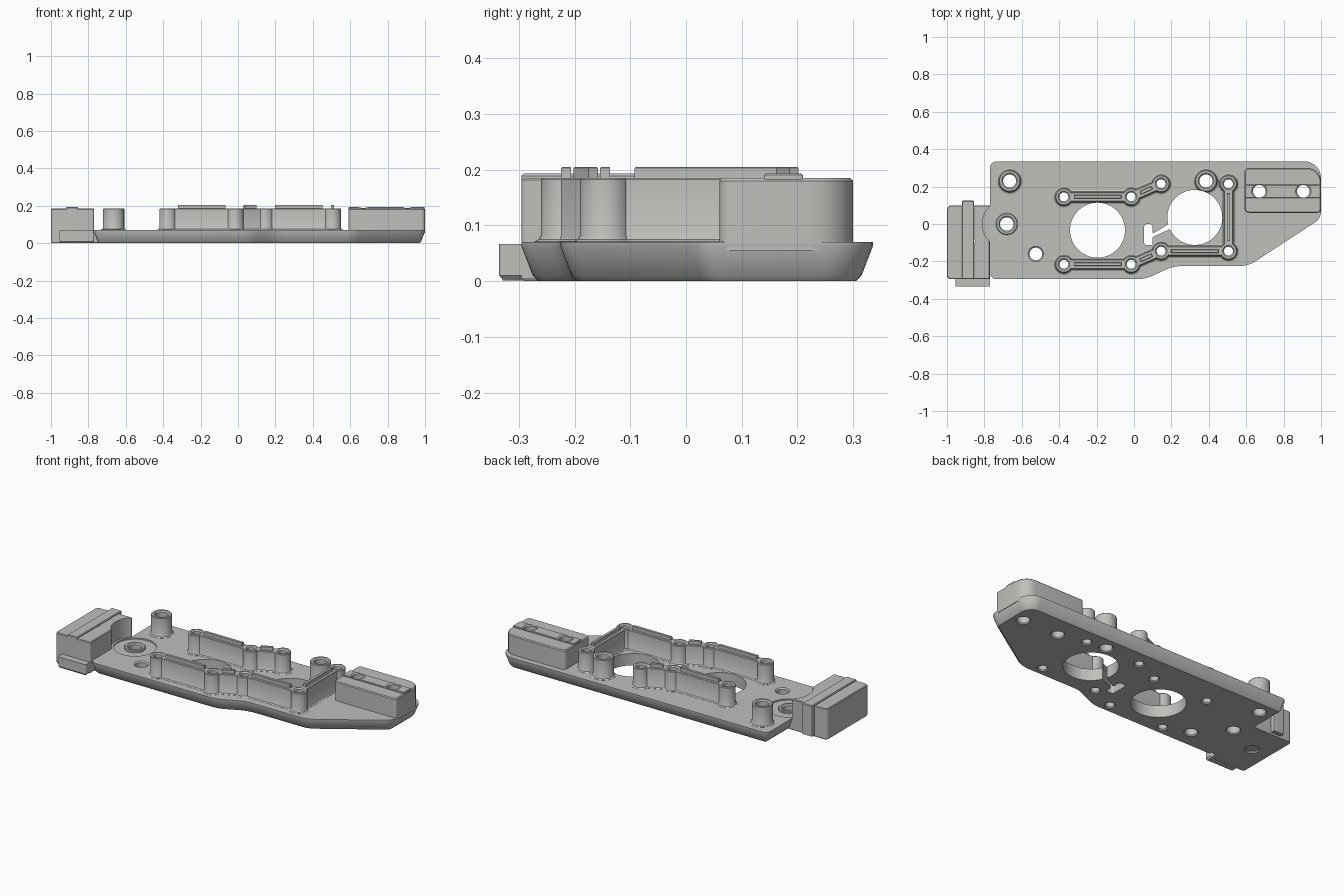
import bpy, bmesh, math
from mathutils import Vector

if "Cube" in bpy.data.objects:
    bpy.data.objects.remove(bpy.data.objects["Cube"])

grey = bpy.data.materials.new("light_grey")
grey.diffuse_color = (0.52, 0.52, 0.50, 1)
grey.use_nodes = True
grey.node_tree.nodes["Principled BSDF"].inputs["Base Color"].default_value = grey.diffuse_color

cutters = bpy.data.collections.new("cutters")
bpy.context.scene.collection.children.link(cutters)


def circle(x, y, r, n=40):
    return [(x + r * math.cos(2 * math.pi * i / n), y + r * math.sin(2 * math.pi * i / n)) for i in range(n)]


def rounded(corners, n=7):
    """Counter-clockwise outline from (x, y, corner radius)."""
    out = []
    for i, (x, y, r) in enumerate(corners):
        p = Vector((x, y))
        a = (Vector(corners[i - 1][:2]) - p).normalized()
        b = (Vector(corners[(i + 1) % len(corners)][:2]) - p).normalized()
        if r == 0:
            out.append((x, y))
            continue
        half = a.angle(b) / 2
        c = p + (a + b).normalized() * (r / math.sin(half))
        s, e = p + a * (r / math.tan(half)) - c, p + b * (r / math.tan(half)) - c
        turn = math.atan2(s.x * e.y - s.y * e.x, s.dot(e))
        for k in range(n + 1):
            t = turn * k / n
            out.append((c.x + s.x * math.cos(t) - s.y * math.sin(t),
                        c.y + s.x * math.sin(t) + s.y * math.cos(t)))
    return out


def box(x0, x1, y0, y1, r=0):
    return rounded([(x0, y0, r), (x1, y0, r), (x1, y1, r), (x0, y1, r)])


def strip(p, q, w):
    """Rectangle of half width w from p to q."""
    p, q = Vector(p), Vector(q)
    d = (q - p).normalized()
    s = Vector((-d.y, d.x)) * w
    return [tuple(v) for v in (p - s, q - s, q + s, p + s)]


def inset(outline, d):
    pts = [Vector(p) for p in outline]
    out = []
    for i, p in enumerate(pts):
        a, b = (p - pts[i - 1]).normalized(), (pts[(i + 1) % len(pts)] - p).normalized()
        m, n = Vector((-a.y, a.x)), Vector((-b.y, b.x))
        out.append(p + (m + n) * (d / (1 + m.dot(n))))
    return out


def prism(name, outline, layers, cutter=False):
    """Stack the outline at (inset, z) layers, from bottom to top."""
    bm = bmesh.new()
    rings = [[bm.verts.new((p.x, p.y, z)) for p in inset(outline, d)] for d, z in layers]
    n = len(outline)
    bm.faces.new(rings[0][::-1])
    bm.faces.new(rings[-1])
    for lo, hi in zip(rings, rings[1:]):
        for i in range(n):
            j = (i + 1) % n
            bm.faces.new((lo[i], lo[j], hi[j], hi[i]))
    me = bpy.data.meshes.new(name)
    bm.to_mesh(me)
    bm.free()
    ob = bpy.data.objects.new(name, me)
    (cutters if cutter else bpy.context.scene.collection).objects.link(ob)
    ob.hide_render = cutter
    if not cutter:
        me.materials.append(grey)
    return ob


T, H, RIDGE, RAIL = 0.07, 0.185, 0.193, 0.205
skirt = [(0, 0.055), (-0.012, 0.066), (-0.012, T + 0.001), (-0.004, T + 0.005), (0, T + 0.013)]
raised = skirt + [(0, H - 0.003), (0.003, H)]
solids = []

# Base plate with tapered edge
solids.append(prism("base_plate", rounded([
    (-0.77, -0.295, 0.035), (0.06, -0.295, 0.2), (0.21, -0.225, 0.2), (0.61, -0.225, 0.16),
    (1.0, 0.03, 0.07), (1.0, 0.335, 0.09), (-0.77, 0.335, 0.035)]),
    [(0.03, 0), (0.02, 0.01), (0, T - 0.008), (0, T)]))

# Left end: foot, upper block, ridge, front tab
solids.append(prism("left_foot", rounded([
    (-1, -0.295, 0.02), (-0.77, -0.295, 0), (-0.77, -0.255, 0), (-0.7, -0.255, 0),
    (-0.7, 0.1, 0), (-1, 0.1, 0.025)]), [(0.004, 0), (0, 0.006), (0, T - 0.001)]))
left_block = prism("left_block", rounded([
    (-1, -0.295, 0.02), (-0.77, -0.295, 0.01), (-0.77, 0.1, 0), (-1, 0.1, 0.025)]),
    [(0, 0.06), (0, H - 0.004), (0.004, H)])
solids.append(left_block)
solids.append(prism("left_ridge", box(-0.92, -0.855, -0.295, 0.125, 0.004),
                    [(0, 0.01), (0, RIDGE - 0.004), (0.004, RIDGE)]))
prism("front_tab", box(-0.955, -0.77, -0.335, -0.285, 0.006), [(0.008, 0.001), (0, 0.01), (0, T - 0.003)])

# Right end block and ridge
solids.append(prism("right_block", rounded([
    (0.59, 0.06, 0.025), (1.0, 0.06, 0.02), (1.0, 0.3, 0.075), (0.59, 0.3, 0.025)]),
    [(0, 0.055), (0, H - 0.005), (0.005, H)]))
solids.append(prism("right_ridge", box(0.592, 0.998, 0.14, 0.21, 0.004),
                    [(0, 0.12), (0, RIDGE - 0.003), (0.003, RIDGE)]))

# Screw bosses, mirrored chains of walls and rails
upper = [(-0.375, 0.145), (-0.015, 0.145), (0.145, 0.215), (0.505, 0.215)]
lower = [(x, y - 0.36) for x, y in upper]
holes = []
for x, y in upper + lower:
    solids.append(prism("screw_boss", circle(x, y, 0.045), raised))
    holes.append((x, y, 0.024, H))
for x, y in [(-0.665, 0.23), (0.385, 0.23)]:
    solids.append(prism("tall_boss", circle(x, y, 0.057), raised))
    holes.append((x, y, 0.035, H))
spans = [(upper[0], upper[1]), (upper[1], upper[2]), (lower[0], lower[1]),
         (lower[1], lower[2]), (lower[2], lower[3]), (lower[3], upper[3])]
for p, q in spans:
    solids.append(prism("wall", strip(p, q, 0.025), raised))
    p, q = Vector(p), Vector(q)
    d = (q - p).normalized() * 0.053
    prism("rail", strip(p + d, q - d, 0.009), [(0, H - 0.01), (0, RAIL - 0.002), (0.002, RAIL)])

# Pivot ring standing in a shallow round recess
pivot = (-0.68, 0.0)
solids.append(prism("pivot_ring", circle(*pivot, 0.058), [(0, 0.05), (0, T), (0.004, T + 0.004)]))
holes.append((*pivot, 0.036, T + 0.004))
prism("recess_cut", circle(*pivot, 0.117), [(0, T - 0.008), (0, T + 0.05)], True)
block_cut = prism("block_cut", circle(*pivot, 0.13, 64), [(0, T - 0.004), (0, 0.3)], True)
cutters.objects.unlink(block_cut)
bpy.context.scene.collection.objects.link(block_cut)

# Screw holes with chamfered rims
holes += [(-0.525, -0.16, 0.034, T), (-0.885, -0.09, 0.034, RIDGE),
          (0.67, 0.175, 0.034, RIDGE), (0.905, 0.175, 0.034, RIDGE)]
for x, y, r, top in holes:
    prism("hole_cut", circle(x, y, r, 28), [(-0.006, -0.05), (-0.006, 0), (0, 0.006), (0, top - 0.007),
                                            (-0.007, top), (-0.007, top + 0.05)], True)

# Two large openings and the hooked slot
prism("opening_cut", circle(-0.195, -0.033, 0.147, 64), [(0, -0.1), (0, 0.3)], True)
prism("opening_cut", circle(0.325, 0.035, 0.147, 64), [(0, -0.1), (0, 0.3)], True)
prism("slot_cut", rounded([
    (0.053, -0.112, 0.015), (0.1, -0.112, 0.008), (0.1, -0.07, 0.004), (0.25, 0.0, 0),
    (0.25, 0.04, 0), (0.1, -0.052, 0.004), (0.1, 0.0, 0.018), (0.053, 0.0, 0.018)]),
    [(0, -0.1), (0, 0.3)], True)


def cut(ob, **operand):
    mod = ob.modifiers.new("cut", 'BOOLEAN')
    mod.operation, mod.solver = 'DIFFERENCE', 'EXACT'
    for key, value in operand.items():
        setattr(mod, key, value)


cut(left_block, object=block_cut)
for ob in solids:
    if ob.name != "pivot_ring":
        cut(ob, operand_type='COLLECTION', collection=cutters)
    else:
        for c in cutters.objects:
            if c.name.startswith("hole_cut") and abs(c.data.vertices[0].co.x - pivot[0]) < 0.1 \
                    and abs(c.data.vertices[0].co.y) < 0.1:
                cut(ob, object=c)

# Bake the cuts, drop the cutters, shade
deps = bpy.context.evaluated_depsgraph_get()
baked = [(ob, bpy.data.meshes.new_from_object(ob.evaluated_get(deps))) for ob in solids]
for ob, me in baked:
    ob.modifiers.clear()
    ob.data = me
    me.materials.clear()
    me.materials.append(grey)
for c in list(cutters.objects) + [block_cut]:
    bpy.data.objects.remove(c)
bpy.data.collections.remove(cutters)
for ob in bpy.context.scene.objects:
    ob.select_set(True)
bpy.context.view_layer.objects.active = solids[0]
bpy.ops.object.shade_smooth_by_angle(angle=math.radians(30))
